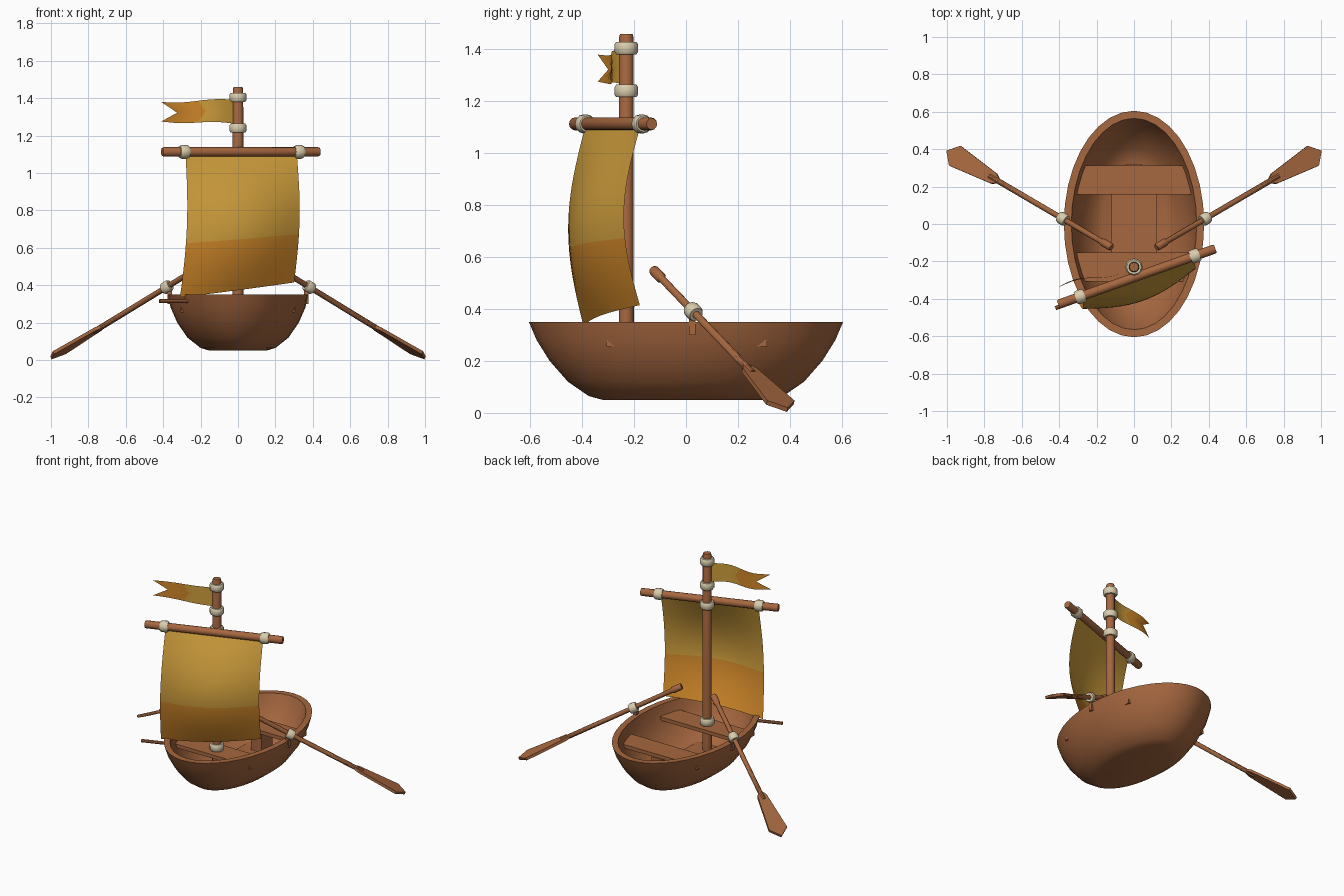
import bpy, bmesh, math
from mathutils import Vector

if "Cube" in bpy.data.objects:
    bpy.data.objects.remove(bpy.data.objects["Cube"])


def material(name, rgb):
    m = bpy.data.materials.new(name)
    m.diffuse_color = (*rgb, 1)
    m.use_nodes = True
    m.node_tree.nodes["Principled BSDF"].inputs["Base Color"].default_value = m.diffuse_color
    return m


WOOD = material("brown wood", (0.38, 0.135, 0.05))
CREAM = material("cream rope", (0.70, 0.61, 0.42))
GOLD = material("gold cloth", (0.62, 0.34, 0.045))
ORANGE = material("orange cloth", (0.62, 0.24, 0.022))


def make(name, bm, mats, smooth=35):
    me = bpy.data.meshes.new(name)
    bm.to_mesh(me)
    bm.free()
    ob = bpy.data.objects.new(name, me)
    bpy.context.collection.objects.link(ob)
    for m in mats:
        me.materials.append(m)
    if smooth:
        bpy.ops.object.select_all(action='DESELECT')
        ob.select_set(True)
        bpy.context.view_layer.objects.active = ob
        bpy.ops.object.shade_smooth_by_angle(angle=math.radians(smooth))
    return ob


def loft(name, rings, mat, smooth=35):
    """Joins rings of points into a capped skin."""
    bm = bmesh.new()
    vs = [[bm.verts.new(p) for p in r] for r in rings]
    n = len(vs[0])
    for a, b in zip(vs, vs[1:]):
        for i in range(n):
            j = (i + 1) % n
            bm.faces.new((a[i], a[j], b[j], b[i]))
    bm.faces.new(vs[0][::-1])
    bm.faces.new(vs[-1])
    bmesh.ops.recalc_face_normals(bm, faces=bm.faces)
    return make(name, bm, [mat], smooth)


def rod(name, p0, p1, profile, mat=WOOD, sides=12):
    """Round part from p0 to p1; profile is (fraction, radius) pairs."""
    p0, p1 = Vector(p0), Vector(p1)
    d = p1 - p0
    q = d.to_track_quat('Z', 'Y')
    rings = []
    for t, r in profile:
        rings.append([p0 + d * t + q @ Vector((r * math.cos(2 * math.pi * i / sides),
                                               r * math.sin(2 * math.pi * i / sides), 0))
                      for i in range(sides)])
    return loft(name, rings, mat)


def wrap(name, centre, axis, r, length):
    c, a = Vector(centre), Vector(axis).normalized() * length / 2
    rod(name, c - a, c + a, [(0, r * .85), (.22, r), (.78, r), (1, r * .85)], CREAM)


def box(name, lo, hi):
    lo, hi = Vector(lo), Vector(hi)
    bm = bmesh.new()
    bmesh.ops.create_cube(bm, size=1)
    for v in bm.verts:
        v.co = (lo + hi) / 2 + v.co * (hi - lo)
    return make(name, bm, [WOOD], 0)


def cloth(name, func, nu, nv, rule):
    """Thin sheet; rule(u, v) picks the orange faces."""
    bm = bmesh.new()
    g = [[bm.verts.new(func(i / nu, j / nv)) for i in range(nu + 1)] for j in range(nv + 1)]
    for j in range(nv):
        for i in range(nu):
            f = bm.faces.new((g[j][i], g[j + 1][i], g[j + 1][i + 1], g[j][i + 1]))
            f.material_index = int(rule((i + .5) / nu, (j + .5) / nv))
    return make(name, bm, [GOLD, ORANGE], 60)


# Hull: elliptical rings up the outside, over the rim, down the inside
hull = [(.15, .32, .05), (.20, .375, .065), (.27, .455, .12), (.325, .525, .20), (.36, .575, .28),
        (.375, .605, .35), (.335, .565, .35), (.32, .535, .28), (.285, .48, .20),
        (.23, .41, .13), (.17, .34, .09)]
N = 36
loft("hull", [[(a * math.cos(2 * math.pi * i / N), b * math.sin(2 * math.pi * i / N), z)
               for i in range(N)] for a, b, z in hull], WOOD, 40)

# Seats, post and floor board
for nm, y in (("front_seat", -.23), ("back_seat", .235)):
    box(nm, (-.305, y - .077, .255), (.305, y + .077, .28))
box("back_seat_post", (-.04, .20, .08), (.04, .32, .256))
box("floor_board", (-.12, -.30, .085), (.12, .30, .105))

# Mast with rope wraps
MY = -.23
rod("mast", (0, MY, .085), (0, MY, 1.46), [(0, .029), (.99, .028), (1, .024)])
for k, z in enumerate((.305, 1.105, 1.24, 1.405)):
    wrap(f"mast_wrap_{k + 1}", (0, MY, z), (0, 0, 1), .046, .048)

# Yard with rope wraps, set at an angle across the mast
YL, YR = Vector((-.405, -.43, 1.113)), Vector((.435, -.132, 1.113))
along = (YR - YL).normalized()
rod("yard", YL, YR, [(0, .022), (.01, .025), (.99, .025), (1, .022)])
for nm, t in (("left", .14), ("right", .87)):
    wrap(f"yard_wrap_{nm}", YL.lerp(YR, t), along, .037, .052)

# Short spar below the left sail corner
rod("lower_spar", (-.42, -.45, .315), (-.27, -.395, .315), [(0, .011), (1, .011)], sides=8)

# Sail: bulging sheet, orange in the lower part
out = Vector((along.y, -along.x, 0))
TL, TR = Vector((-.28, -.39, 1.095)), Vector((.315, -.178, 1.095))
BL, BR = Vector((-.31, -.395, .335)), Vector((.30, -.178, .415))


def sail(u, v):
    p = TL.lerp(TR, u).lerp(BL.lerp(BR, u), v)
    return p + out * (.065 * math.sin(math.pi * v)
                      + .07 * math.sin(math.pi * u) * math.sin(math.pi * v * .78))


cloth("sail", sail, 16, 21, lambda u, v: v > 13 / 21)


# Pennant: gentle wave with a swallowtail end
def pennant(u, v):
    tip = -.41 + .085 * (1 - abs(2 * v - 1))
    x = -.02 + (tip + .02) * u
    s = (x + .02) / -.39
    y = -.235 - .105 * s - .018 * math.sin(2 * math.pi * s)
    half = .064 - .012 * s
    return Vector((x, y, 1.328 + .006 * math.sin(2 * math.pi * s) + half * (1 - 2 * v)))


cloth("pennant", pennant, 12, 2, lambda u, v: u > .53)

# Oars on both sides: shaft, grip, blade, rope wrap and rowlock peg
for s, nm in ((1, "right"), (-1, "left")):
    p0, p1 = Vector((.12 * s, -.125, .55)), Vector((s, .39, .012))
    d = p1 - p0
    L = d.length
    rod(f"{nm}_oar_shaft", p0, p0 + d * .74,
        [(0, .018), (.01, .021), (.075, .021), (.085, .015), (1, .015)], sides=10)
    a = d.normalized()
    w = Vector((-a.y, a.x, 0)).normalized()
    n = a.cross(w) * .009
    outline = [(.69, .014), (.715, .031), (.949, .061), (1, 0),
               (.949, -.061), (.715, -.031), (.69, -.014)]
    pts = [p0 + d * t + w * k for t, k in outline]
    loft(f"{nm}_oar_blade", [[p - n for p in pts], [p + n for p in pts]], WOOD, 0)
    wrap(f"{nm}_oar_wrap", p0 + d * .297, d, .033, .05)
    box(f"{nm}_rowlock", (s * .365 - .012, .012, .30), (s * .365 + .012, .036, .385))
